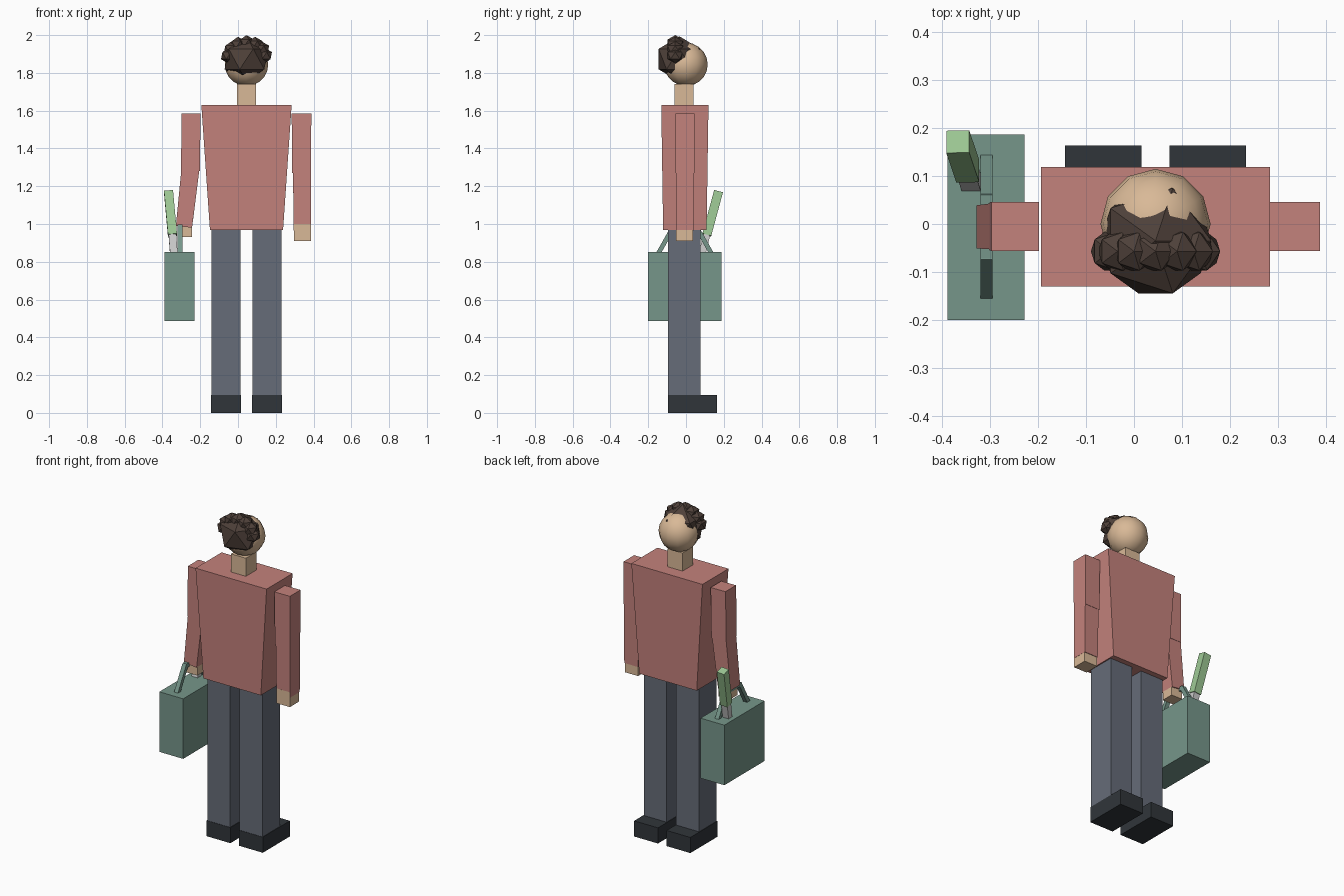
import bpy, bmesh, math
from mathutils import Vector, Matrix

if "Cube" in bpy.data.objects:
    bpy.data.objects.remove(bpy.data.objects["Cube"])


def material(name, hexcode):
    def lin(i):
        c = int(hexcode[i:i + 2], 16) / 255
        return c / 12.92 if c <= 0.04045 else ((c + 0.055) / 1.055) ** 2.4
    m = bpy.data.materials.new(name)
    m.diffuse_color = (lin(0), lin(2), lin(4), 1)
    m.use_nodes = True
    m.node_tree.nodes["Principled BSDF"].inputs["Base Color"].default_value = m.diffuse_color
    return m


SHIRT = material("shirt_red", "C4827C")
SKIN = material("skin", "D9B997")
TROUSER = material("trouser_grey", "666C78")
SHOE = material("shoe_dark", "30353A")
HAIR = material("hair_brown", "4E4039")
BAG = material("bag_green", "76968A")
LEAF = material("leaf_green", "9DC894")
STALK = material("stalk_pale", "C4C4C0")


def add_object(name, bm, mat):
    bmesh.ops.recalc_face_normals(bm, faces=bm.faces)
    me = bpy.data.meshes.new(name)
    bm.to_mesh(me)
    bm.free()
    ob = bpy.data.objects.new(name, me)
    bpy.context.collection.objects.link(ob)
    me.materials.append(mat)
    return ob


def bar(name, p0, p1, size0, mat, size1=None):
    """Four-sided, optionally tapered bar between two points."""
    p0, p1 = Vector(p0), Vector(p1)
    d = (p1 - p0).normalized()
    side = (Vector((1, 0, 0)) - d * d.x).normalized()
    depth = d.cross(side)
    bm = bmesh.new()
    bmesh.ops.create_cube(bm, size=1)
    for v in bm.verts:
        p, s = (p1, size1 or size0) if v.co.z > 0 else (p0, size0)
        v.co = p + side * v.co.x * s[0] + depth * v.co.y * s[1]
    return add_object(name, bm, mat)


def box(name, x, y, z, mat):
    cx, cy = sum(x) / 2, sum(y) / 2
    return bar(name, (cx, cy, z[0]), (cx, cy, z[1]), (x[1] - x[0], y[1] - y[0]), mat)


def clump(name, centre, scale):
    """Twenty-sided hair lump."""
    bm = bmesh.new()
    bmesh.ops.create_icosphere(bm, subdivisions=1, radius=1,
                               matrix=Matrix.Translation(centre) @ Matrix.Diagonal((*scale, 1)))
    return add_object(name, bm, HAIR)


CX = 0.045  # body centre line

# Legs and shoes
for side, s in (("left", -1), ("right", 1)):
    x = CX + s * 0.109
    box(side + "_leg", (x - 0.077, x + 0.077), (-0.094, 0.076), (0.09, 0.98), TROUSER)
    box(side + "_shoe", (x - 0.08, x + 0.08), (-0.096, 0.164), (0, 0.095), SHOE)

# Torso and neck
bar("torso", (CX, -0.006, 0.968), (CX, -0.006, 1.63), (0.387, 0.23), SHIRT, (0.478, 0.25))
box("neck", (CX - 0.05, CX + 0.05), (-0.06, 0.04), (1.62, 1.74), SKIN)

# Head
bm = bmesh.new()
bmesh.ops.create_uvsphere(bm, u_segments=12, v_segments=10, radius=0.115,
                          matrix=Matrix.Translation((CX, 0, 1.845)))
for f in bm.faces:
    f.smooth = True
add_object("head", bm, SKIN)

# Hair: back mass and an arc of curls
clump("hair_mass", (CX, -0.035, 1.873), (0.13, 0.129, 0.121))
for i in range(7):
    a = math.radians(5 + 170 * i / 6)
    clump(f"hair_curl_{i + 1}",
          (CX + 0.095 * math.cos(a), -0.057, 1.885 + 0.073 * math.sin(a)), (0.045, 0.047, 0.042))

# Right arm, hanging straight
bar("right_upper_arm", (0.337, -0.005, 1.27), (0.336, -0.005, 1.585), (0.1, 0.1), SHIRT, (0.104, 0.102))
bar("right_forearm", (0.341, -0.006, 0.967), (0.339, -0.005, 1.285), (0.092, 0.093), SHIRT, (0.096, 0.097))
box("right_hand", (0.297, 0.386), (-0.053, 0.037), (0.91, 1.0), SKIN)

# Left arm, swung slightly out to hold the bag
bar("left_upper_arm", (-0.252, -0.005, 1.28), (-0.248, -0.005, 1.585), (0.1, 0.1), SHIRT, (0.1, 0.102))
bar("left_forearm", (-0.286, -0.006, 0.985), (-0.252, -0.005, 1.29), (0.086, 0.09), SHIRT, (0.095, 0.096))
box("left_hand", (-0.318, -0.243), (-0.043, 0.033), (0.93, 1.01), SKIN)

# Bag with a three-part handle
box("bag_body", (-0.389, -0.229), (-0.2, 0.187), (0.487, 0.852), BAG)
HX, HY = -0.308, -0.006
for side, s in (("front", -1), ("back", 1)):
    bar(side + "_handle_strap", (HX, HY + s * 0.143, 0.84), (HX, HY + s * 0.058, 0.99), (0.026, 0.024), BAG)
bar("handle_grip", (HX, HY - 0.066, 0.985), (HX, HY + 0.066, 0.985), (0.026, 0.024), BAG)

# Vegetable poking out of the bag
bar("vegetable_stalk", (-0.338, 0.08, 0.82), (-0.348, 0.112, 0.95), (0.04, 0.036), STALK)
bar("vegetable_leaves", (-0.347, 0.11, 0.942), (-0.368, 0.172, 1.172), (0.048, 0.048), LEAF)
